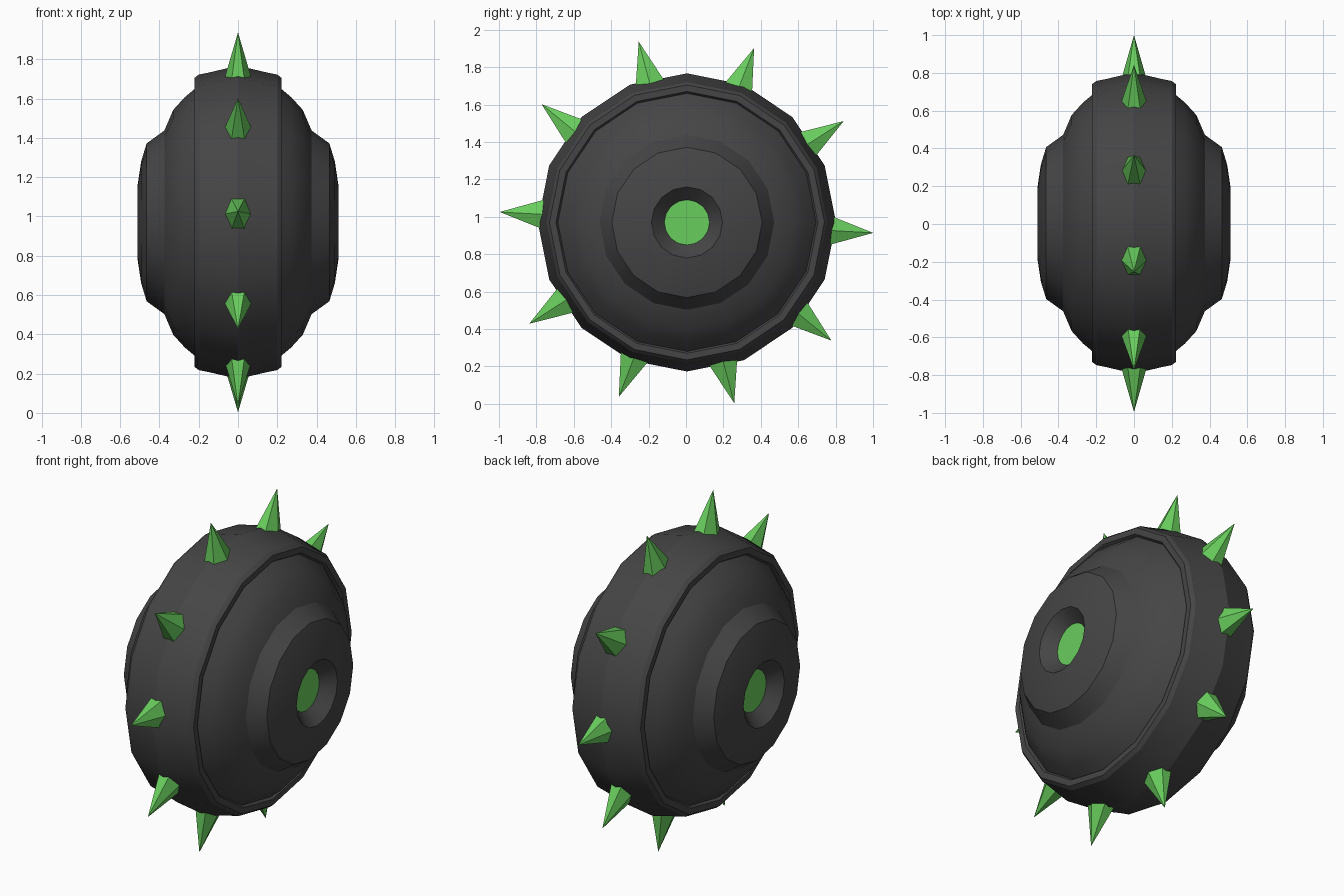
import bpy, bmesh, math
from mathutils import Matrix, Vector

if "Cube" in bpy.data.objects:
    bpy.data.objects.remove(bpy.data.objects["Cube"])

CY, CZ = 0.005, 0.97   # wheel axis runs along x through this point


def material(name, rgb):
    m = bpy.data.materials.new(name)
    m.diffuse_color = (*rgb, 1)
    m.use_nodes = True
    m.node_tree.nodes["Principled BSDF"].inputs["Base Color"].default_value = m.diffuse_color
    return m


dark = material("dark_grey", (0.06, 0.06, 0.06))
green = material("green", (0.14, 0.61, 0.11))


def finish(name, bm, mat, angle=None):
    bmesh.ops.recalc_face_normals(bm, faces=bm.faces)
    me = bpy.data.meshes.new(name)
    bm.to_mesh(me)
    bm.free()
    me.materials.append(mat)
    ob = bpy.data.objects.new(name, me)
    bpy.context.collection.objects.link(ob)
    if angle:
        bpy.ops.object.select_all(action='DESELECT')
        ob.select_set(True)
        bpy.context.view_layer.objects.active = ob
        bpy.ops.object.shade_smooth_by_angle(angle=math.radians(angle))
    return ob


def lathe(name, profile, mat, sides=16, angle=25):
    """Spin (x, radius) points around the x axis."""
    bm = bmesh.new()
    rings = []
    for x, r in profile:
        rings.append([bm.verts.new((x, CY + r * math.sin(2 * math.pi * i / sides),
                                    CZ + r * math.cos(2 * math.pi * i / sides)))
                      for i in range(sides)])
    for a, b in zip(rings, rings[1:]):
        for i in range(sides):
            j = (i + 1) % sides
            bm.faces.new((a[i], a[j], b[j], b[i]))
    return finish(name, bm, mat, angle)


# Half profile from tread centre over the rim, sidewall, domed hub and hub recess
half = [(0, 0.797), (0.15, 0.762), (0.20, 0.752), (0.222, 0.735), (0.222, 0.70),
        (0.207, 0.69), (0.27, 0.638), (0.33, 0.572), (0.375, 0.467),
        (0.465, 0.402), (0.493, 0.31), (0.511, 0.19), (0.44, 0.12)]
lathe("wheel_body", [(-x, r) for x, r in reversed(half[1:])] + half, dark)

# Glowing discs at the bottom of each hub recess
for side, label in ((-1, "left"), (1, "right")):
    bm = bmesh.new()
    bmesh.ops.create_circle(bm, cap_ends=True, segments=32, radius=0.12,
                            matrix=Matrix.Translation((side * 0.441, CY, CZ))
                            @ Matrix.Rotation(side * math.pi / 2, 4, 'Y'))
    ob = finish("hub_disc_" + label, bm, green)
    if ob.data.polygons[0].normal.x * side < 0:
        ob.data.flip_normals()

# Ten six-sided spikes around the tread, slightly longer along the rolling direction
BASE, TIP = 0.75, 1.0
for k in range(10):
    a = math.radians(-3.2 + 36 * k)
    out = Vector((0, math.cos(a), math.sin(a)))
    tangent = Vector((0, -math.sin(a), math.cos(a)))
    centre = Vector((0, CY * 0.5, CZ))
    bm = bmesh.new()
    ring = []
    for i in range(6):
        t = math.pi / 3 * i
        ring.append(bm.verts.new(centre + out * BASE + tangent * (0.097 * math.sin(t))
                                 + Vector((0.071 * math.cos(t), 0, 0))))
    tip = bm.verts.new(centre + out * TIP)
    for i in range(6):
        bm.faces.new((ring[i], ring[(i + 1) % 6], tip))
    bm.faces.new(ring[::-1])
    finish(f"spike_{k + 1}", bm, green)
